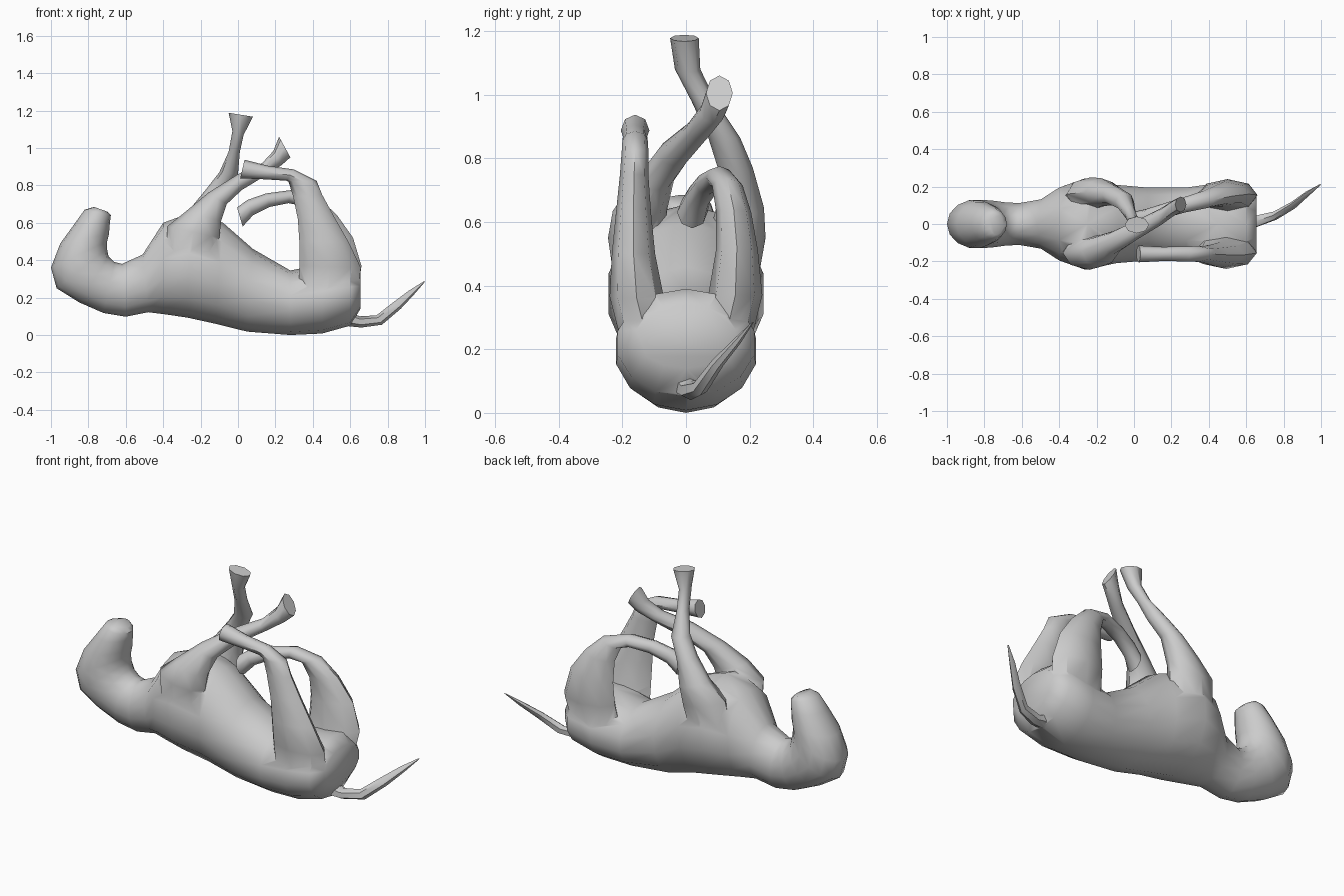
import bpy, bmesh, math

def finish(name, bm):
    bmesh.ops.recalc_face_normals(bm, faces=bm.faces)
    me = bpy.data.meshes.new(name)
    bm.to_mesh(me)
    bm.free()
    ob = bpy.data.objects.new(name, me)
    bpy.context.collection.objects.link(ob)
    return ob

def loft(name, sections, n):
    """Each section: outline point A (x,z), outline point B (x,z), y centre, y half-width."""
    bm = bmesh.new()
    rings = []
    for ax, az, bx, bz, y, w in sections:
        ring = []
        for i in range(n):
            a = 2 * math.pi * i / n
            t = (1 - math.cos(a)) / 2
            ring.append(bm.verts.new((ax + (bx - ax) * t, y + w * math.sin(a), az + (bz - az) * t)))
        rings.append(ring)
    for r, s in zip(rings, rings[1:]):
        for i in range(n):
            j = (i + 1) % n
            bm.faces.new((r[i], r[j], s[j], s[i]))
    bm.faces.new(rings[0])
    bm.faces.new(rings[-1][::-1])
    return finish(name, bm)

# Torso, neck and head: rump to muzzle in one loft (spine side, belly side)
body = loft("body", [
    (.655, .14, .655, .34, 0, .16), (.60, .05, .60, .39, 0, .22),
    (.45, .008, .45, .38, 0, .225), (.28, 0, .28, .345, 0, .20),
    (.05, .018, .08, .46, 0, .20), (-.12, .06, -.08, .60, 0, .215),
    (-.27, .093, -.25, .655, 0, .25), (-.40, .112, -.40, .60, 0, .20),
    (-.48, .122, -.51, .43, 0, .135), (-.60, .098, -.62, .38, 0, .115),
    (-.72, .118, -.66, .39, 0, .118), (-.85, .175, -.692, .42, 0, .128),
    (-.97, .25, -.70, .46, 0, .132), (-1.0, .36, -.70, .50, 0, .13),
    (-.95, .49, -.69, .54, 0, .12), (-.87, .60, -.685, .60, 0, .10),
    (-.82, .67, -.68, .64, 0, .08), (-.77, .685, -.70, .66, 0, .06)], 14)

# Hind legs: thigh, knee, folded shank
near_hind = loft("near_hind_leg", [
    (.32, .20, .64, .22, -.12, .08), (.33, .37, .657, .36, -.155, .085),
    (.328, .50, .59, .50, -.165, .068), (.32, .62, .51, .64, -.165, .055),
    (.295, .74, .45, .75, -.163, .045), (.27, .82, .42, .825, -.16, .042),
    (.26, .825, .30, .885, -.16, .040), (.15, .832, .16, .905, -.16, .038),
    (.012, .838, .035, .937, -.16, .045)], 8)
far_hind = loft("far_hind_leg", [
    (.32, .20, .64, .22, .12, .08), (.34, .37, .66, .37, .155, .085),
    (.348, .50, .615, .52, .16, .066), (.345, .62, .53, .64, .15, .055),
    (.32, .695, .43, .735, .13, .048), (.27, .705, .285, .775, .105, .042),
    (.17, .685, .15, .757, .07, .040), (.08, .64, .05, .722, .04, .040),
    (.025, .58, -.005, .682, .02, .048)], 8)

# Front legs: shoulder, forearm and flared paw, crossing over the chest
near_front = loft("near_front_leg", [
    (-.38, .42, -.12, .40, -.14, .085), (-.38, .58, -.10, .52, -.155, .09),
    (-.28, .66, -.09, .61, -.145, .085), (-.16, .76, -.06, .70, -.10, .062),
    (0, .86, .02, .775, -.035, .052), (.13, .92, .16, .86, .04, .045),
    (.19, .985, .235, .91, .085, .042), (.22, 1.06, .28, .95, .105, .042)], 8)
far_front = loft("far_front_leg", [
    (-.38, .42, -.12, .40, .14, .085), (-.36, .58, -.10, .52, .16, .09),
    (-.26, .67, -.09, .62, .17, .075), (-.17, .78, -.06, .76, .155, .055),
    (-.10, .87, -.0, .86, .12, .05), (-.05, .98, .01, .98, .055, .038),
    (-.03, 1.09, .03, 1.07, .005, .040), (-.05, 1.188, .08, 1.167, -.005, .045)], 8)

# Tail
tail = loft("tail", [
    (.56, .05, .56, .14, .0, .05), (.66, .04, .65, .10, .015, .035),
    (.77, .055, .74, .105, .045, .025), (.87, .14, .83, .175, .10, .020),
    (.94, .215, .91, .235, .16, .014), (1.0, .285, .99, .285, .21, .003)], 6)

# Merge limbs and tail into one skin
for part in (near_hind, far_hind, near_front, far_front, tail):
    mod = body.modifiers.new(part.name, 'BOOLEAN')
    mod.operation = 'UNION'
    mod.solver = 'EXACT'
    mod.object = part
    bpy.context.view_layer.objects.active = body
    bpy.ops.object.modifier_apply(modifier=mod.name)
    bpy.data.objects.remove(part)

body.name = "animal_on_its_back"
bpy.ops.object.select_all(action='DESELECT')
body.select_set(True)
bpy.context.view_layer.objects.active = body
bpy.ops.object.shade_smooth_by_angle(angle=math.radians(50))
